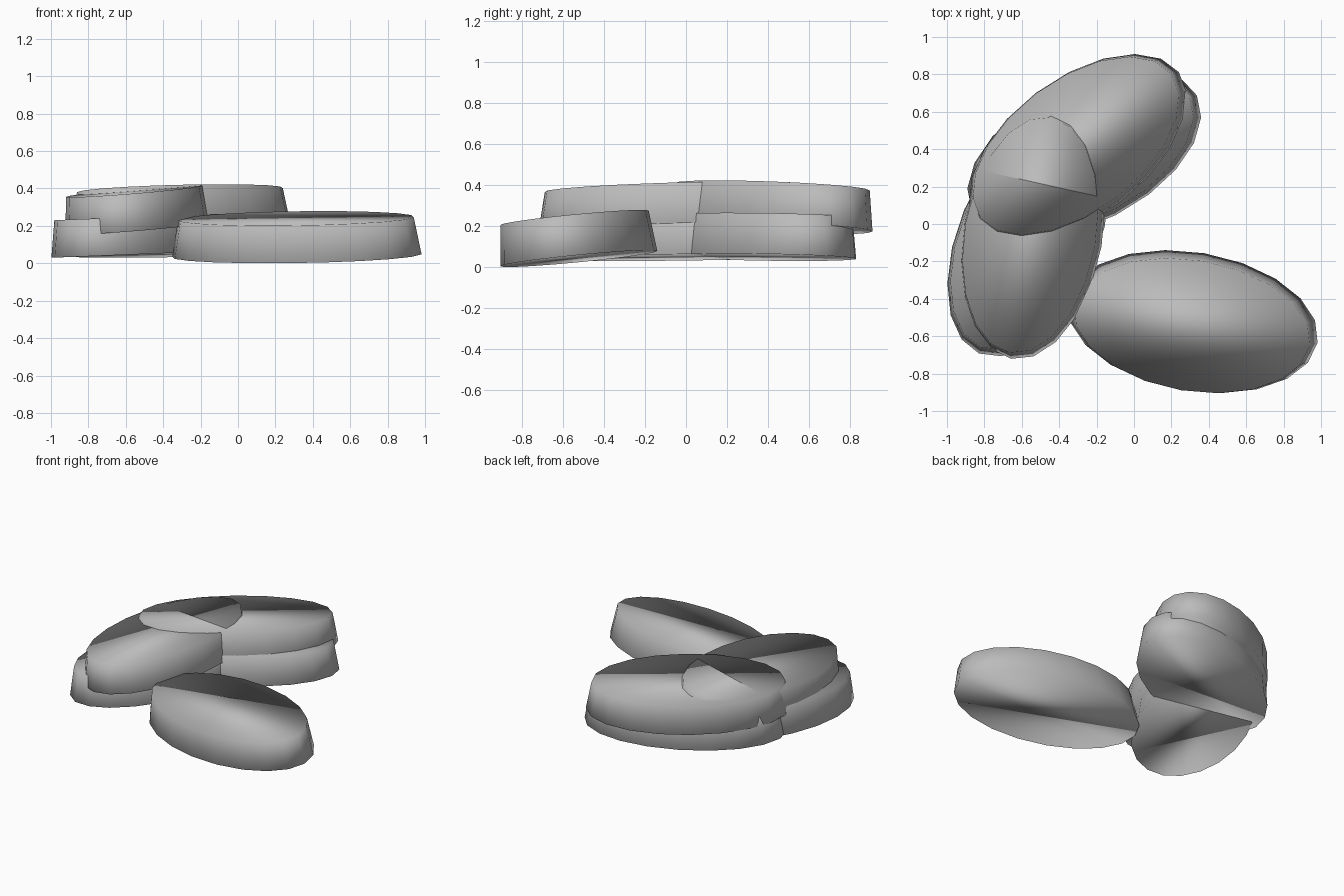
import bpy
import math
from mathutils import Quaternion, Vector

cube = bpy.data.objects.get("Cube")
if cube:
    bpy.data.objects.remove(cube, do_unlink=True)

grey = bpy.data.materials.new("plain grey")
grey.use_nodes = True
colour = (0.5, 0.5, 0.5, 1)
grey.diffuse_color = colour
grey.node_tree.nodes["Principled BSDF"].inputs["Base Color"].default_value = colour

LONG, SHORT, THICK = 0.676, 0.373, 0.2
UP = Vector((0, 0, 1))


def pad(name, base, turn, slope):
    """Oval slab with tapered sides; base is the underside centre, slope its rise along x and y."""
    normal = Vector((-slope[0], -slope[1], 1)).normalized()
    bpy.ops.mesh.primitive_cone_add(vertices=20, radius1=1, radius2=0.945, depth=THICK)
    ob = bpy.context.object
    ob.name = name
    ob.scale = (LONG, SHORT, 1)
    ob.rotation_mode = 'QUATERNION'
    ob.rotation_quaternion = UP.rotation_difference(normal) @ Quaternion(UP, math.radians(turn))
    ob.location = Vector(base) + normal * THICK / 2
    # Soft shading runs over the rim as well as round the sides
    for face in ob.data.polygons:
        face.use_smooth = True
    ob.data.materials.append(grey)


# Single oval lying in front
pad("front_pad", (0.315, -0.522, 0.0415), -9.5, (0.027, 0.107))

# Lower crossing pair
pad("lower_back_pad", (-0.266, 0.38, 0.048), 27, (0.03, -0.035))
pad("lower_side_pad", (-0.565, -0.07, 0.047), 67, (0.04, 0.0))

# Upper crossing pair resting on the lower one
pad("upper_back_pad", (-0.3, 0.405, 0.192), 37, (0.055, -0.07))
pad("upper_side_pad", (-0.54, -0.055, 0.186), 80, (0.075, 0.02))
